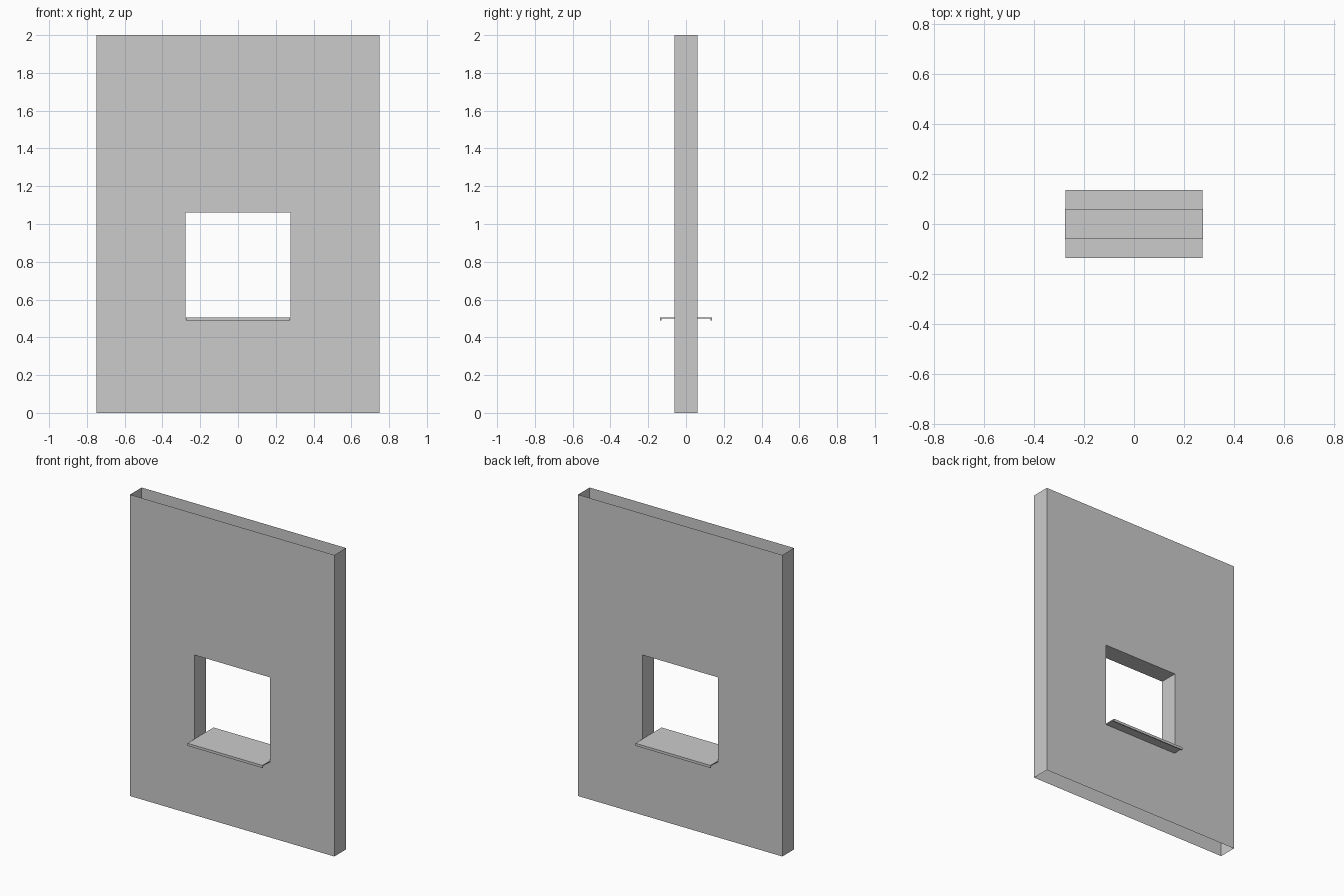
import bpy, bmesh

if "Cube" in bpy.data.objects:
    bpy.data.objects.remove(bpy.data.objects["Cube"])

W, D, H = 0.75, 0.061, 2.0            # wall half width, half depth, height
OX, OZ0, OZ1 = 0.277, 0.498, 1.062    # opening half width, bottom, top


def finish(name, bm):
    bmesh.ops.remove_doubles(bm, verts=bm.verts, dist=1e-5)
    me = bpy.data.meshes.new(name)
    bm.to_mesh(me)
    bm.free()
    ob = bpy.data.objects.new(name, me)
    bpy.context.collection.objects.link(ob)
    return ob


def quad(bm, *pts):
    bm.faces.new([bm.verts.new(p) for p in pts])


# Wall: hollow shell, open at top and bottom, with a lined window opening
bm = bmesh.new()
xs, zs = (-W, -OX, OX, W), (0, OZ0, OZ1, H)
for i in range(3):
    for j in range(3):
        if (i, j) == (1, 1):
            continue
        a, b, c, d = xs[i], xs[i + 1], zs[j], zs[j + 1]
        quad(bm, (a, -D, c), (b, -D, c), (b, -D, d), (a, -D, d))
        quad(bm, (b, D, c), (a, D, c), (a, D, d), (b, D, d))


def side(x, z0, z1, right):
    pts = [(x, -D, z0), (x, D, z0), (x, D, z1), (x, -D, z1)]
    quad(bm, *(pts if right else pts[::-1]))


for j in range(3):                    # end faces
    side(W, zs[j], zs[j + 1], True)
    side(-W, zs[j], zs[j + 1], False)
side(OX, OZ0, OZ1, False)             # opening jambs
side(-OX, OZ0, OZ1, True)
quad(bm, (-OX, D, OZ1), (OX, D, OZ1), (OX, -D, OZ1), (-OX, -D, OZ1))   # lintel
quad(bm, (-OX, -D, OZ0), (OX, -D, OZ0), (OX, D, OZ0), (-OX, D, OZ0))   # opening base
bmesh.ops.dissolve_limit(bm, angle_limit=0.01, verts=bm.verts, edges=bm.edges)
wall = finish("wall", bm)

# Sill: thin folded sheet with a lip turned down on both sides
S, Y, T = 0.275, 0.137, 0.007
top, low = 0.506, 0.489
half = [(Y, top), (Y, low), (Y - T, low), (Y - T, top - T)]
profile = half + [(-y, z) for y, z in reversed(half)]
bm = bmesh.new()
face = bm.faces.new([bm.verts.new((-S, y, z)) for y, z in profile])
ext = bmesh.ops.extrude_face_region(bm, geom=[face], use_keep_orig=True)
new = [v for v in ext["geom"] if isinstance(v, bmesh.types.BMVert)]
bmesh.ops.translate(bm, verts=new, vec=(2 * S, 0, 0))
bmesh.ops.recalc_face_normals(bm, faces=bm.faces)
finish("window_sill", bm)
